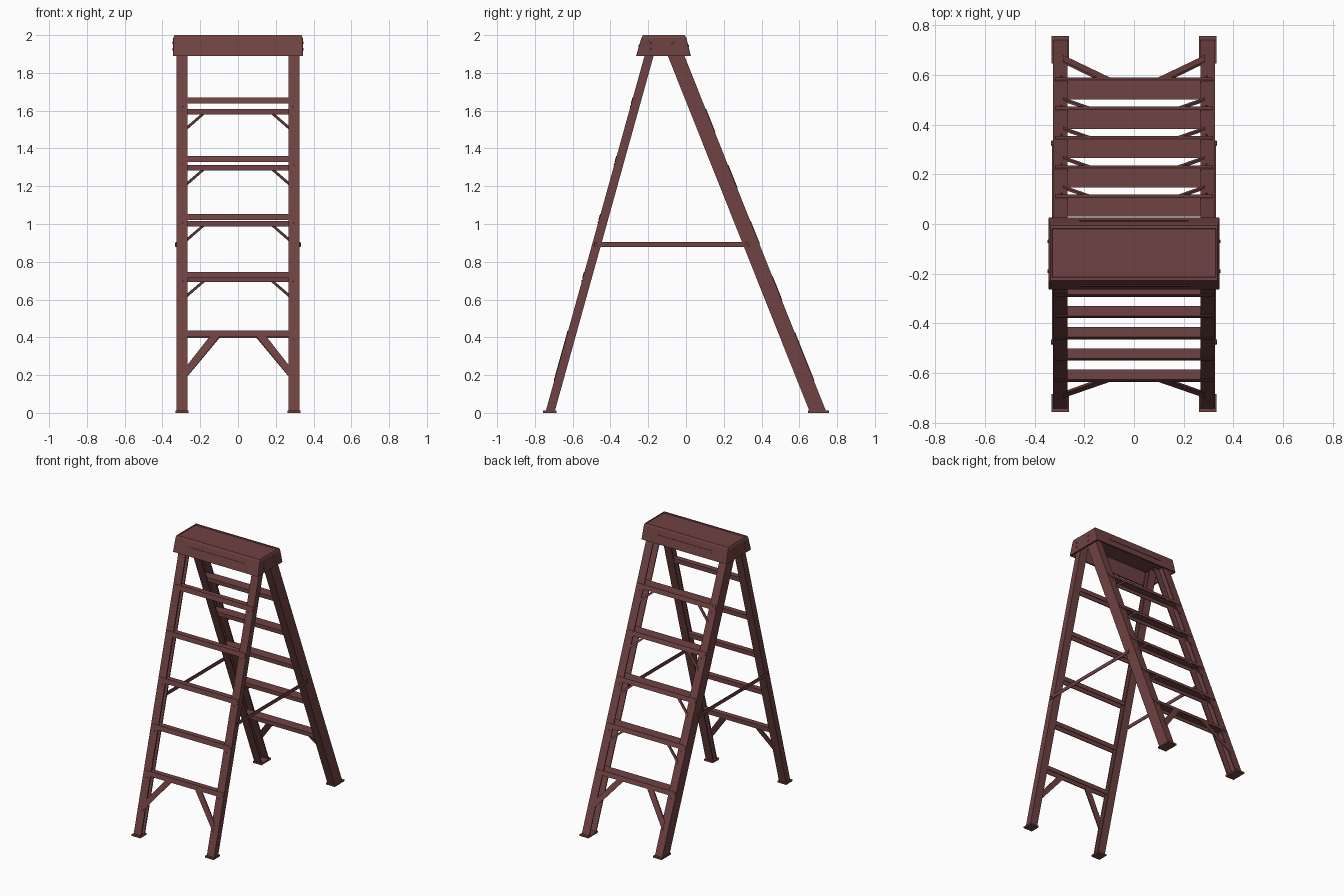
import bpy, bmesh
from mathutils import Vector

if "Cube" in bpy.data.objects:
    bpy.data.objects.remove(bpy.data.objects["Cube"])

mat = bpy.data.materials.new("oxide_red")
mat.diffuse_color = (0.16, 0.054, 0.054, 1)
mat.use_nodes = True
mat.node_tree.nodes["Principled BSDF"].inputs["Base Color"].default_value = mat.diffuse_color


def finish(name, bm, mirror=False):
    bmesh.ops.recalc_face_normals(bm, faces=bm.faces)
    me = bpy.data.meshes.new(name)
    bm.to_mesh(me)
    bm.free()
    ob = bpy.data.objects.new(name, me)
    me.materials.append(mat)
    bpy.context.collection.objects.link(ob)
    if mirror:
        ob.modifiers.new("mirror", 'MIRROR')
    return ob


def loft(bm, a, b):
    """Solid between two matching outlines."""
    va = [bm.verts.new(p) for p in a]
    vb = [bm.verts.new(p) for p in b]
    n = len(a)
    for i in range(n):
        bm.faces.new((va[i], va[(i + 1) % n], vb[(i + 1) % n], vb[i]))
    bm.faces.new(va[::-1])
    bm.faces.new(vb)


def box(bm, x0, x1, y0, y1, z0, z1):
    q = [(x0, y0), (x1, y0), (x1, y1), (x0, y1)]
    loft(bm, [(x, y, z0) for x, y in q], [(x, y, z1) for x, y in q])


def pin(bm, p, axis, r, h):
    rot = Vector((0, 0, 1)).rotation_difference(Vector(axis)).to_matrix().to_4x4()
    rot.translation = p
    bmesh.ops.create_cone(bm, cap_ends=True, segments=10, radius1=r, radius2=r * .8, depth=h, matrix=rot)


def side(name, s, y_out, slope, depth, tops, th, foot, brace_all):
    """One ladder half; s = +1 climbing side, -1 support side."""
    out = lambda z: s * (y_out - slope * z)
    inn = lambda z: s * (y_out - depth - slope * z)
    t = 0.008

    # channel rail, open towards the middle
    def section(z):
        a, b = out(z), inn(z)
        return [(.326, a, z), (.267, a, z), (.267, a - s * t, z), (.318, a - s * t, z),
                (.318, b + s * t, z), (.267, b + s * t, z), (.267, b, z), (.326, b, z)]
    bm = bmesh.new()
    loft(bm, section(.006), section(1.965))
    finish(name + "_rail", bm, True)

    # feet
    bm = bmesh.new()
    box(bm, .262, .332, foot[0], foot[1], 0, .012)
    finish(name + "_foot", bm, True)

    # treads: inverted channels with skirts
    bm = bmesh.new()
    for z in tops:
        b, w = z - th, .006
        o1, o0 = out(z) + s * .003, out(b) + s * .003
        i0 = inn(b) + s * .002
        prof = [(o1, z), (o0, b), (o0 - s * w, b), (o1 - s * w, z - w),
                (i0 + s * w, z - w), (i0 + s * w, b), (i0, b), (i0, z)]
        loft(bm, [(-.318, y, q) for y, q in prof], [(.318, y, q) for y, q in prof])
    finish(name + "_treads", bm)

    # diagonal braces in the plane of the rail's outer flange
    bm = bmesh.new()
    for i, z in enumerate(tops):
        b = z - th + .01
        if i == 0:
            q = [(.09, b), (.142, b), (.285, .232), (.285, .172)]
        elif brace_all:
            q = [(.166, b), (.186, b), (.285, z - .103), (.285, z - .123)]
        else:
            continue
        loft(bm, [(x, out(v) + s * .003, v) for x, v in q], [(x, out(v) - s * .006, v) for x, v in q])
    finish(name + "_braces", bm, True)

    # rivets at each tread
    bm = bmesh.new()
    for z in tops:
        for dz in (-.008, -.045):
            pin(bm, (.292, out(z + dz), z + dz), (0, s, slope), .005, .006)
    finish(name + "_rivets", bm, True)


side("climbing", 1, .745, .3985, .088, [.425 + .296 * i for i in range(5)], .029, (.645, .757), True)
side("support", -1, .745, .278, .048, [.437 + .308 * i for i in range(5)], .032, (-.757, -.685), False)

# spreader bars with pivot pins
bm = bmesh.new()
box(bm, .325, .330, -.48, .335, .878, .904)
finish("spreader_bar", bm, True)
bm = bmesh.new()
for y in (-.475, .325):
    pin(bm, (.328, y, .891), (1, 0, 0), .012, .012)
finish("spreader_pin", bm, True)

# top cap: hollow tapered shell, soft edges, raised lip around the top
bm = bmesh.new()


def ring(x, y0, y1, z):
    return [bm.verts.new(p) for p in ((-x, y0, z), (x, y0, z), (x, y1, z), (-x, y1, z))]


rings = [ring(.333, -.252, .014, 1.89), ring(.345, -.264, .026, 1.89),
         ring(.343, -.236, .002, 1.985), ring(.336, -.228, -.006, 2.0),
         ring(.330, -.216, -.018, 2.0), ring(.328, -.213, -.021, 1.996)]
for a, b in zip(rings, rings[1:]):
    for i in range(4):
        j = (i + 1) % 4
        bm.faces.new((a[i], a[j], b[j], b[i]))
bm.faces.new(rings[-1])
under = ring(.331, -.226, -.008, 1.98)
for i in range(4):
    j = (i + 1) % 4
    bm.faces.new((rings[0][i], rings[0][j], under[j], under[i]))
bm.faces.new(under)
corner = [e for e in bm.edges if {v for v in e.verts} <= set(rings[1] + rings[2])
          and abs(e.verts[0].co.z - e.verts[1].co.z) > .05]
bmesh.ops.bevel(bm, geom=corner, offset=.006, segments=2, affect='EDGES', profile=.5)
finish("top_cap", bm)

# raised strips on the cap's long faces
bm = bmesh.new()
for base, sgn, k in ((.026, 1, .2526), (-.264, -1, .2947)):
    y = lambda z: base - sgn * k * (z - 1.89)
    zs = (1.938, 1.950)
    q = [(y(zs[0]) - sgn * .003, zs[0]), (y(zs[0]) + sgn * .003, zs[0]),
         (y(zs[1]) + sgn * .003, zs[1]), (y(zs[1]) - sgn * .003, zs[1])]
    loft(bm, [(-.22, *p) for p in q], [(.22, *p) for p in q])
finish("cap_strips", bm)

# cap end bolts
bm = bmesh.new()
for y in (-.19, -.07):
    for z in (1.925, 1.96):
        pin(bm, (.344, y, z), (1, 0, 0), .008, .008)
finish("cap_bolts", bm, True)
